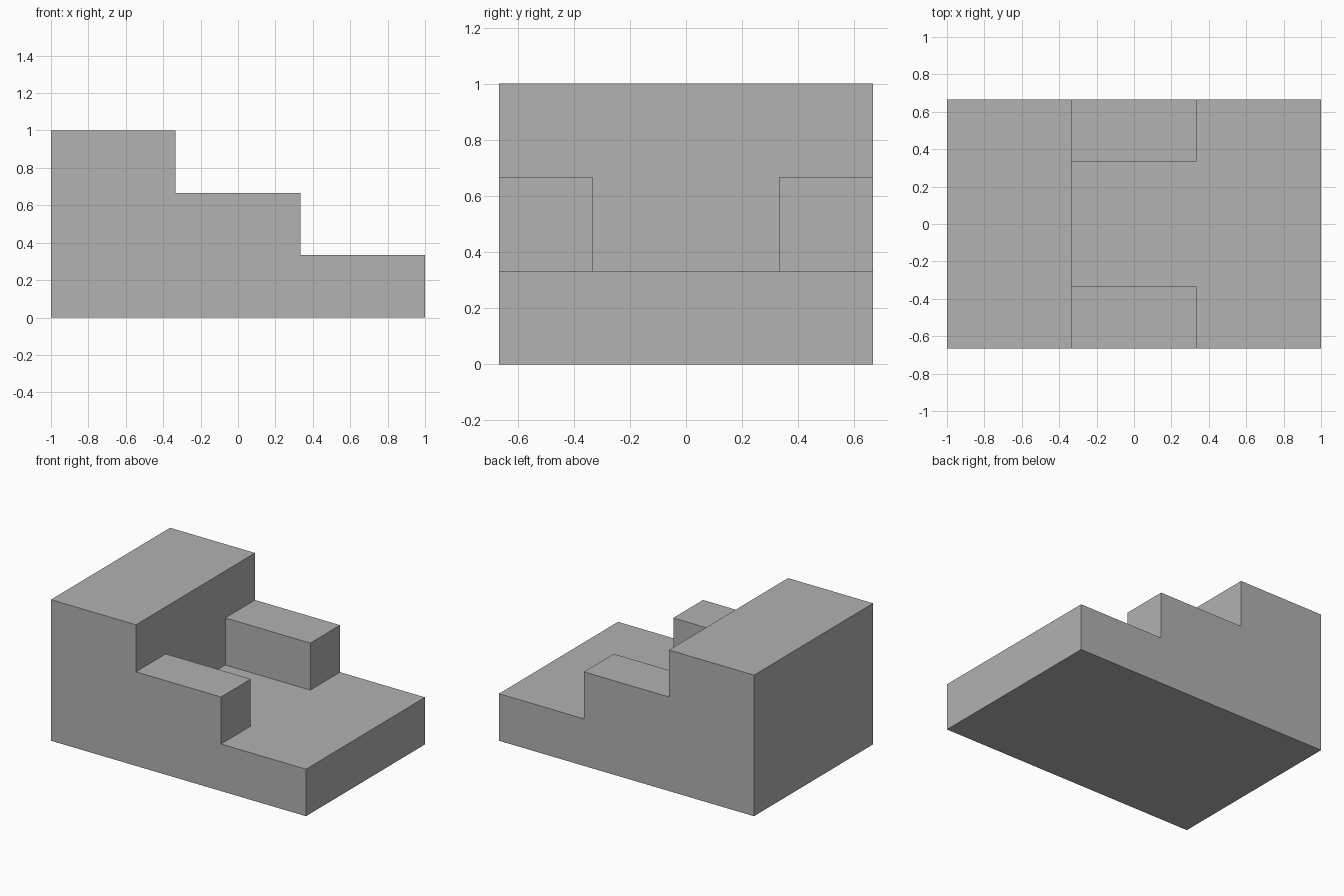
import bpy
import bmesh
from mathutils import Vector

default_cube = bpy.data.objects.get("Cube")
if default_cube:
    bpy.data.objects.remove(default_cube, do_unlink=True)

# Single plain grey
GREY = (0.445, 0.445, 0.445, 1.0)
grey = bpy.data.materials.new("plain_grey")
grey.use_nodes = True
grey.diffuse_color = GREY
grey.node_tree.nodes["Principled BSDF"].inputs["Base Color"].default_value = GREY

# Block layout: cut positions along each axis, and column heights in steps
T = 1 / 3
XS = (-1, -T, T, 1)
YS = (-2 * T, -T, T, 2 * T)
ZS = (0, T, 2 * T, 1)


def height(i, j):
    """Steps in a column: tall back block, two side arms, low base."""
    if i == 0:
        return 3
    return 2 if i == 1 and j != 1 else 1


def solid(cell):
    i, j, k = cell
    return 0 <= i < 3 and 0 <= j < 3 and 0 <= k < height(i, j)


def add_side(bm, cell, axis, side):
    """Add one outward-facing side of a cell."""
    u, v = (axis + 1) % 3, (axis + 2) % 3
    corners = []
    for du, dv in ((0, 0), (1, 0), (1, 1), (0, 1)):
        c = list(cell)
        c[axis] += side
        c[u] += du
        c[v] += dv
        corners.append(bm.verts.new(Vector((XS[c[0]], YS[c[1]], ZS[c[2]]))))
    bm.faces.new(corners if side else corners[::-1])


# Stepped block: outer skin of the filled cells, merged into flat faces
bm = bmesh.new()
cells = [(i, j, k) for i in range(3) for j in range(3) for k in range(height(i, j))]
for cell in cells:
    for axis in range(3):
        for side in (0, 1):
            neighbour = list(cell)
            neighbour[axis] += 1 if side else -1
            if not solid(neighbour):
                add_side(bm, cell, axis, side)
bmesh.ops.remove_doubles(bm, verts=bm.verts, dist=0.001)
bmesh.ops.dissolve_limit(bm, angle_limit=0.01, verts=bm.verts, edges=bm.edges)
bmesh.ops.recalc_face_normals(bm, faces=bm.faces)

mesh = bpy.data.meshes.new("stepped_block")
bm.to_mesh(mesh)
bm.free()
mesh.materials.append(grey)
block = bpy.data.objects.new("stepped_block", mesh)
bpy.context.collection.objects.link(block)
